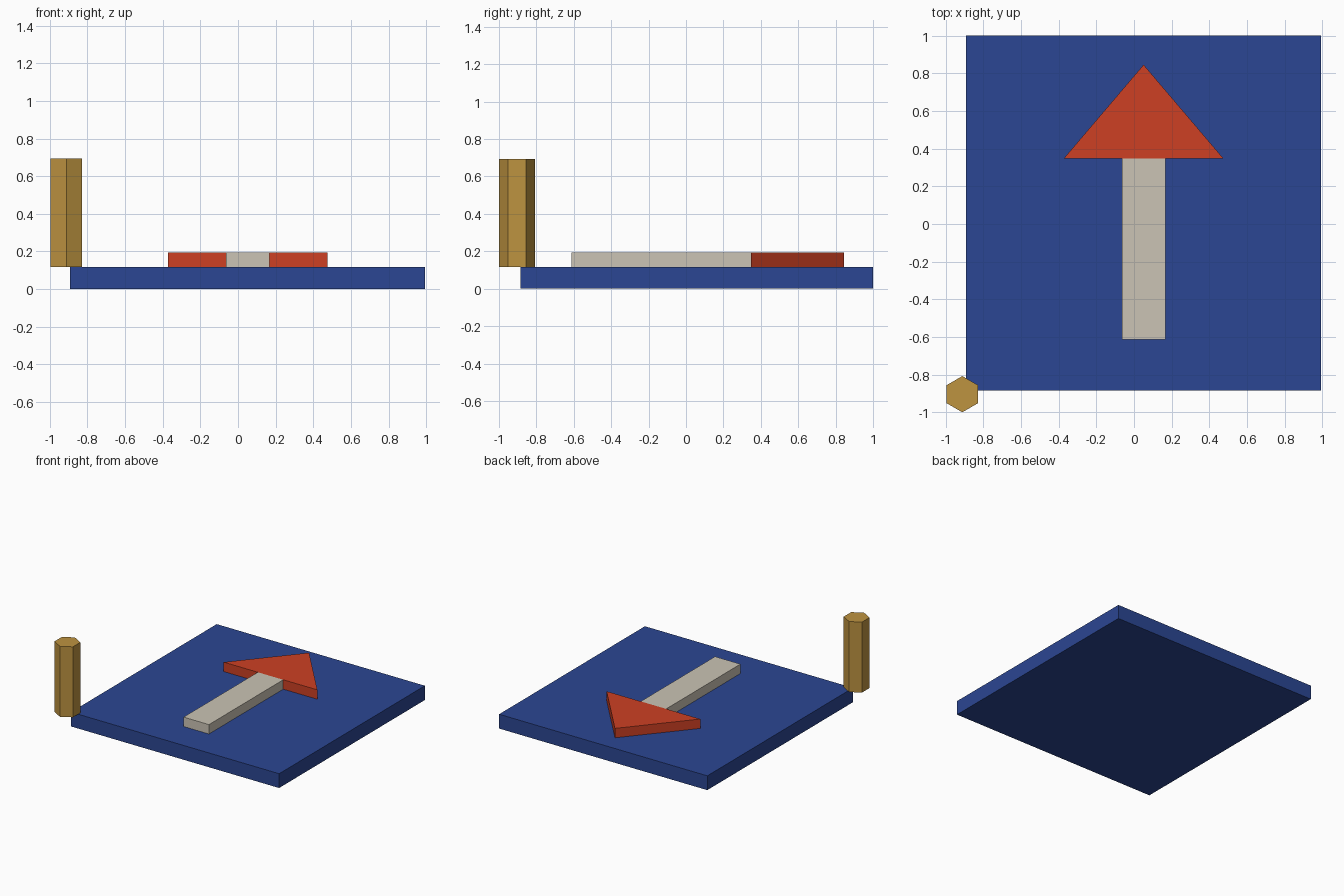
import bpy, bmesh, math

if "Cube" in bpy.data.objects:
    bpy.data.objects.remove(bpy.data.objects["Cube"])


def material(name, rgb):
    """Flat colour given as 0-255 sRGB, stored as linear."""
    m = bpy.data.materials.new(name)
    lin = [((c / 255 + 0.055) / 1.055) ** 2.4 for c in rgb]
    m.diffuse_color = (*lin, 1)
    m.use_nodes = True
    m.node_tree.nodes["Principled BSDF"].inputs["Base Color"].default_value = m.diffuse_color
    return m


def prism(name, outline, z0, z1, mat):
    """Extrude a counter-clockwise xy outline from z0 up to z1."""
    bm = bmesh.new()
    face = bm.faces.new([bm.verts.new((x, y, z0)) for x, y in outline])
    top = bmesh.ops.extrude_face_region(bm, geom=[face])["geom"]
    verts = [v for v in top if isinstance(v, bmesh.types.BMVert)]
    bmesh.ops.translate(bm, verts=verts, vec=(0, 0, z1 - z0))
    bmesh.ops.recalc_face_normals(bm, faces=bm.faces[:])
    mesh = bpy.data.meshes.new(name)
    bm.to_mesh(mesh)
    bm.free()
    mesh.materials.append(mat)
    obj = bpy.data.objects.new(name, mesh)
    bpy.context.collection.objects.link(obj)
    return obj


def rect(x0, x1, y0, y1):
    return [(x0, y0), (x1, y0), (x1, y1), (x0, y1)]


blue = material("blue", (43, 70, 147))
red = material("red", (205, 64, 36))
stone = material("pale stone", (203, 196, 181))
gold = material("gold", (189, 147, 64))

BASE_TOP, ARROW_TOP = 0.117, 0.194

# Square base slab
prism("base", rect(-0.893, 0.992, -0.885, 1.0), 0, BASE_TOP, blue)

# Raised arrow: straight shaft and triangular head
prism("arrow_shaft", rect(-0.064, 0.166, -0.613, 0.348), BASE_TOP, ARROW_TOP, stone)
prism("arrow_head", [(-0.373, 0.348), (0.475, 0.348), (0.051, 0.846)],
      BASE_TOP, ARROW_TOP, red)

# Hexagonal post centred near the front left corner
hexagon = [(-0.912 + 0.096 * math.cos(math.radians(30 + 60 * i)),
            -0.904 + 0.096 * math.sin(math.radians(30 + 60 * i))) for i in range(6)]
prism("post", hexagon, BASE_TOP, 0.694, gold)
